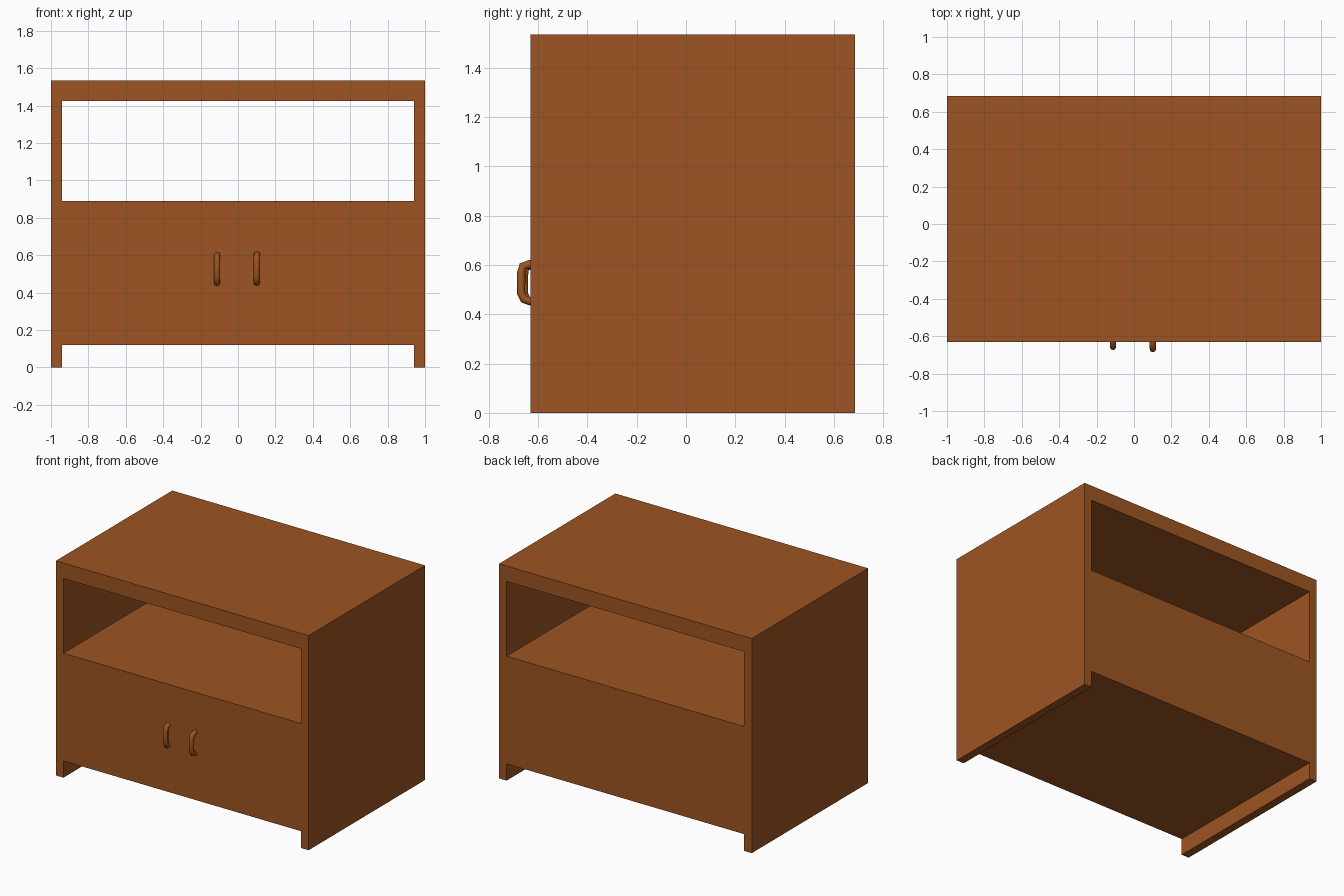
import bpy
import math

if "Cube" in bpy.data.objects:
    bpy.data.objects.remove(bpy.data.objects["Cube"])

wood = bpy.data.materials.new("wood")
wood.diffuse_color = (0.34, 0.09, 0.016, 1)
wood.use_nodes = True
wood.node_tree.nodes["Principled BSDF"].inputs["Base Color"].default_value = wood.diffuse_color


def curve_object(name, dimensions, loops, cyclic):
    curve = bpy.data.curves.new(name, 'CURVE')
    curve.dimensions = dimensions
    for points in loops:
        spline = curve.splines.new('POLY')
        spline.points.add(len(points) - 1)
        for p, co in zip(spline.points, points):
            p.co = (*co, 1)
        spline.use_cyclic_u = cyclic
        spline.use_smooth = not cyclic
    obj = bpy.data.objects.new(name, curve)
    bpy.context.collection.objects.link(obj)
    curve.materials.append(wood)
    return obj


def to_mesh(obj):
    bpy.ops.object.select_all(action='DESELECT')
    obj.select_set(True)
    bpy.context.view_layer.objects.active = obj
    bpy.ops.object.convert(target='MESH')


# Cabinet body: front profile with open shelf, extruded through the depth
FRONT, BACK, HEIGHT = -0.63, 0.685, 1.535
INNER, BASE, SHELF, TOP = 0.94, 0.12, 0.89, 1.425
outline = [(-1, 0, 0), (-INNER, 0, 0), (-INNER, BASE, 0), (INNER, BASE, 0),
           (INNER, 0, 0), (1, 0, 0), (1, HEIGHT, 0), (-1, HEIGHT, 0)]
opening = [(-INNER, SHELF, 0), (INNER, SHELF, 0), (INNER, TOP, 0), (-INNER, TOP, 0)]
body = curve_object("cabinet_body", '2D', [outline, opening], True)
body.data.fill_mode = 'BOTH'
body.data.extrude = (BACK - FRONT) / 2
body.location.y = (BACK + FRONT) / 2
body.rotation_euler.x = math.pi / 2
to_mesh(body)

# Door handles: bent round bars, set into the doors
path = [(0, -0.60, 0.610), (0, -0.635, 0.603), (0, -0.662, 0.595), (0, -0.669, 0.568),
        (0, -0.669, 0.485), (0, -0.657, 0.461), (0, -0.635, 0.454), (0, -0.60, 0.448)]
for name, x, y, z in (("left_handle", -0.112, 0.012, -0.003),
                      ("right_handle", 0.101, 0, 0)):
    handle = curve_object(name, '3D', [path], False)
    handle.data.bevel_depth = 0.017
    handle.data.bevel_resolution = 2
    handle.data.use_fill_caps = True
    handle.location = (x, y, z)
    to_mesh(handle)
    bpy.ops.object.shade_smooth_by_angle(angle=math.radians(60))
